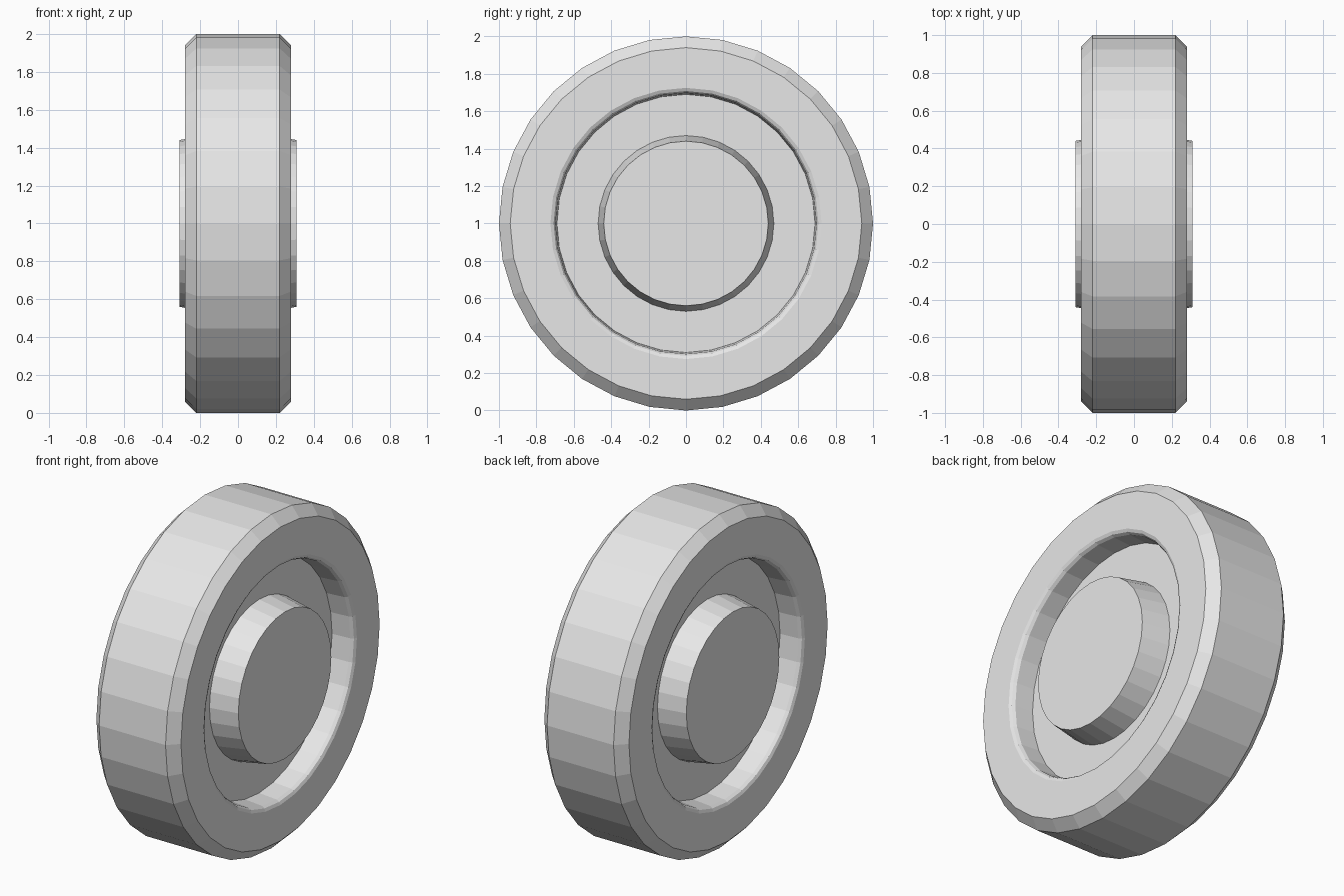
import bpy
import bmesh
from math import cos, sin, tau

SIDES = 32

cube = bpy.data.objects.get("Cube")
if cube:
    bpy.data.objects.remove(cube, do_unlink=True)

grey = bpy.data.materials.new("plain_grey")
grey.use_nodes = True
grey.diffuse_color = (0.8, 0.8, 0.8, 1)
grey.node_tree.nodes["Principled BSDF"].inputs["Base Color"].default_value = (0.8, 0.8, 0.8, 1)


def mirrored(half):
    """Complete a profile of (x, radius) points with its reflection in x."""
    return half + [(-x, r) for x, r in reversed(half)]


def lathe(name, profile, ring=False):
    """Turn a profile about the x axis; a ring joins its ends, a solid caps them."""
    bm = bmesh.new()
    loops = []
    for x, r in profile:
        loops.append([bm.verts.new((x, r * sin(tau * i / SIDES), r * cos(tau * i / SIDES)))
                      for i in range(SIDES)])
    pairs = list(zip(loops, loops[1:]))
    if ring:
        pairs.append((loops[-1], loops[0]))
    else:
        bm.faces.new(loops[0])
        bm.faces.new(loops[-1])
    for a, b in pairs:
        for i in range(SIDES):
            j = (i + 1) % SIDES
            bm.faces.new((a[i], a[j], b[j], b[i]))
    bmesh.ops.recalc_face_normals(bm, faces=bm.faces)
    mesh = bpy.data.meshes.new(name)
    bm.to_mesh(mesh)
    bm.free()
    mesh.materials.append(grey)
    obj = bpy.data.objects.new(name, mesh)
    obj.location.z = 1
    bpy.context.collection.objects.link(obj)
    return obj


# Outer ring: chamfered tread, flat side walls, softened inner lip
lathe("tyre", mirrored([(0.14, 0.69), (0.255, 0.698), (0.272, 0.708), (0.28, 0.725),
                        (0.28, 0.94), (0.22, 1.0)]), ring=True)

# Recessed plate between tyre and hub
lathe("web_plate", mirrored([(0.14, 0.69)]))

# Central hub, tapering slightly outwards on both sides
lathe("hub", mirrored([(0.31, 0.44), (0.14, 0.47)]))
